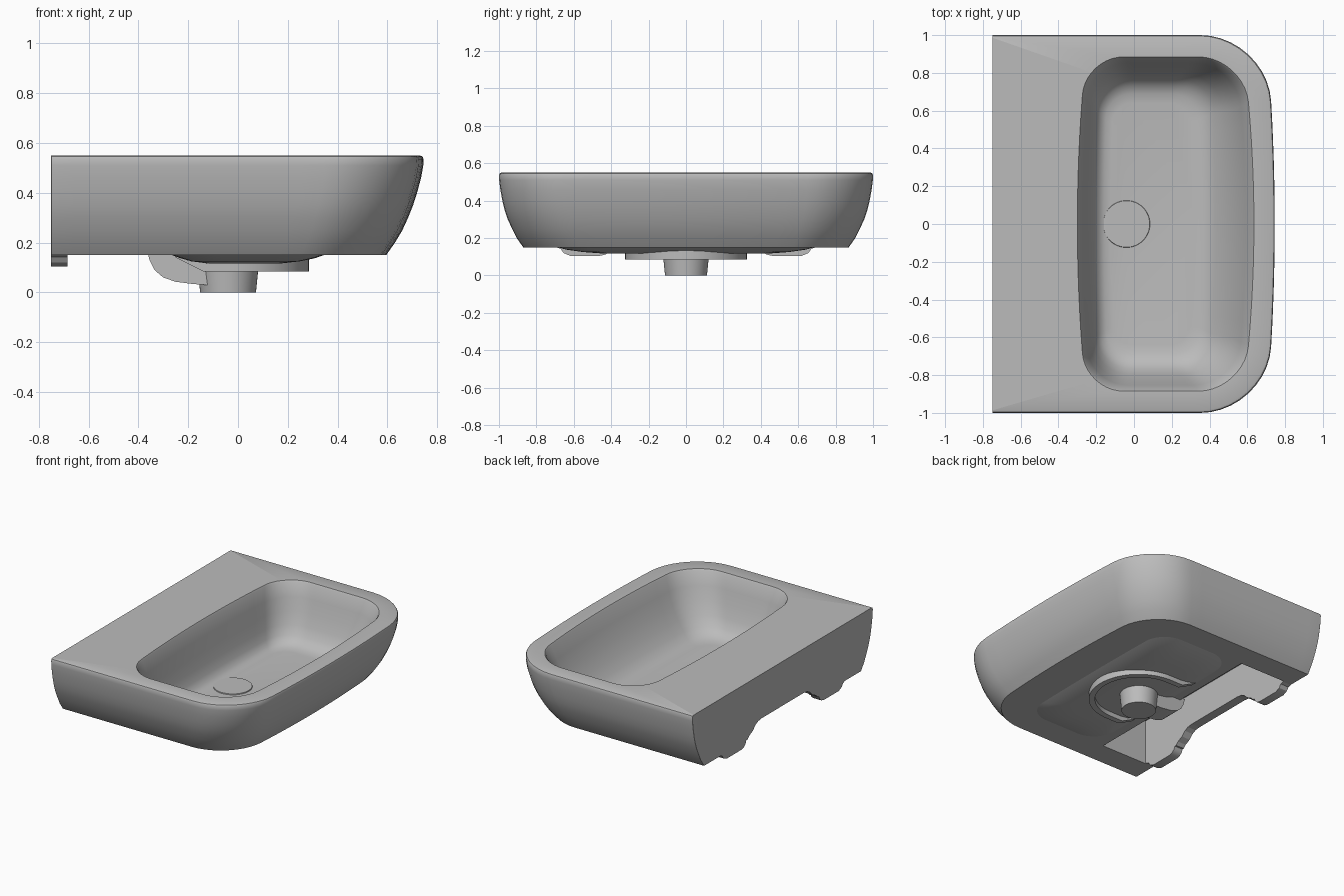
import bpy, bmesh
from math import sin, cos, pi, radians

if "Cube" in bpy.data.objects:
    bpy.data.objects.remove(bpy.data.objects["Cube"])

ceramic = bpy.data.materials.new("grey ceramic")
ceramic.use_nodes = True
COLOUR = (0.5, 0.5, 0.5, 1)
ceramic.diffuse_color = COLOUR
ceramic.node_tree.nodes["Principled BSDF"].inputs["Base Color"].default_value = COLOUR


def finish(name, bm, smooth=True):
    bmesh.ops.recalc_face_normals(bm, faces=bm.faces)
    mesh = bpy.data.meshes.new(name)
    bm.to_mesh(mesh)
    bm.free()
    obj = bpy.data.objects.new(name, mesh)
    bpy.context.collection.objects.link(obj)
    mesh.materials.append(ceramic)
    if smooth:
        bpy.ops.object.select_all(action="DESELECT")
        obj.select_set(True)
        bpy.context.view_layer.objects.active = obj
        bpy.ops.object.shade_smooth_by_angle(angle=radians(32))
    return obj


def outline(xb, xf, w, rb, rf, bulge_b, bulge_f, z):
    """Rounded rectangle, bowed at the back and front."""
    corners = [(xf - rf, w - rf, rf, 0), (xb + rb, w - rb, rb, 1),
               (xb + rb, rb - w, rb, 2), (xf - rf, rf - w, rf, 3)]
    steps, spans = 10, 12
    arcs = [[(cx + r * cos((q + i / steps) * pi / 2),
              cy + r * sin((q + i / steps) * pi / 2)) for i in range(steps + 1)]
            for cx, cy, r, q in corners]
    pts = []
    for k, arc in enumerate(arcs):
        pts += arc
        (ax, ay), (bx, by) = arc[-1], arcs[(k + 1) % 4][0]
        pts += [(ax + (bx - ax) * i / spans, ay + (by - ay) * i / spans)
                for i in range(1, spans)]
    mid, half = (xb + xf) / 2, (xf - xb) / 2
    ring = []
    for x, y in pts:
        t = (x - mid) / half
        bow = (bulge_f if t > 0 else bulge_b) * t * (1 - (y / w) ** 2)
        ring.append((x + bow, y, z))
    return ring


def loft(name, rings):
    bm = bmesh.new()
    loops = [[bm.verts.new(p) for p in ring] for ring in rings]
    n = len(loops[0])
    for a, b in zip(loops, loops[1:]):
        for i in range(n):
            j = (i + 1) % n
            bm.faces.new((a[i], a[j], b[j], b[i]))
    bm.faces.new(loops[0])
    bm.faces.new(loops[-1])
    return finish(name, bm)


def prism(name, points, direction, smooth=True):
    """Polygon pushed along a direction into a solid."""
    bm = bmesh.new()
    face = bm.faces.new([bm.verts.new(p) for p in points])
    made = bmesh.ops.extrude_face_region(bm, geom=[face])["geom"]
    verts = [v for v in made if isinstance(v, bmesh.types.BMVert)]
    bmesh.ops.translate(bm, verts=verts, vec=direction)
    bm.faces.ensure_lookup_table()
    return finish(name, bm, smooth)


def cylinder(name, x, r_low, r_high, z_low, z_high):
    bm = bmesh.new()
    bmesh.ops.create_cone(bm, cap_ends=True, segments=48, radius1=r_low,
                          radius2=r_high, depth=z_high - z_low)
    bmesh.ops.translate(bm, verts=bm.verts, vec=(x, 0, (z_low + z_high) / 2))
    return finish(name, bm)


def cut(target, cutter):
    cutter.hide_render = True
    mod = target.modifiers.new("cut", "BOOLEAN")
    mod.object, mod.operation, mod.solver = cutter, "DIFFERENCE", "EXACT"
    bpy.context.view_layer.objects.active = target
    bpy.ops.object.modifier_apply(modifier=mod.name)
    bpy.data.objects.remove(cutter)


# Body: outer wall, rolled rim, then the bowl down to its floor
outer = [(.15, .55, .87, .30), (.2, .585, .905, .31), (.25, .615, .93, .32),
         (.3, .638, .953, .33), (.35, .658, .97, .335), (.4, .674, .982, .34),
         (.46, .69, .993, .345), (.51, .699, .999, .35), (.535, .7, 1, .35),
         (.546, .696, .996, .35), (.55, .686, .987, .345)]
bowl = [(.55, -.255, .58, .885, .2, .24), (.54, -.25, .574, .878, .2, .24),
        (.45, -.235, .545, .853, .2, .23), (.36, -.222, .51, .825, .19, .22),
        (.28, -.208, .465, .795, .18, .2), (.22, -.192, .42, .765, .17, .18),
        (.185, -.172, .38, .73, .15, .16), (.168, -.145, .34, .69, .13, .14),
        (.162, -.11, .29, .64, .1, .1)]
rings = [outline(-.75, xf, w, .002, rf, 0, .045, z) for z, xf, w, rf in outer]
rings += [outline(xb, xf, w, rb, rf, .045 * z / .55, .055 * z / .55, z)
          for z, xb, xf, w, rb, rf in bowl]
basin = loft("basin_body", rings)

# Hollow behind the bowl, open underneath
cut(basin, prism("hollow_cutter", [(-.685, -.7, .1), (-.325, -.7, .1),
                                   (-.325, .7, .1), (-.685, .7, .1)], (0, 0, .37), False))

# Arched notch along the bottom of the back panel
half_arch = [(.41, .1), (.40, .14), (.37, .17), (.33, .19), (.30, .22), (.27, .235), (.23, .24)]
arch = half_arch + [(-y, z) for y, z in reversed(half_arch)]
cut(basin, prism("notch_cutter", [(-.8, y, z) for y, z in arch], (.14, 0, 0), False))

# Mounting feet under the back panel
foot = [(.70, .152), (.67, .143), (.655, .12), (.62, .105), (.46, .105),
        (.43, .112), (.41, .13), (.402, .152)]
for side, label in ((1, "left"), (-1, "right")):
    prism("mounting_foot_" + label, [(-.75, side * y, z) for y, z in foot], (.065, 0, 0))

# Underside of the bowl bulging below the body
loft("bowl_underside", [outline(xb, xf, w, r, r, .01, .01, z) for z, xb, xf, w, r in (
    (.152, -.26, .34, .69, .16), (.138, -.225, .30, .64, .15),
    (.125, -.18, .24, .55, .13), (.117, -.12, .17, .44, .1))])

# U-shaped skirt around the drain, open to the back
DRAIN = -.04


def u_path(r):
    arc = [(DRAIN + r * cos(a), r * sin(a))
           for a in (-pi / 2 + pi * i / 32 for i in range(33))]
    tail = [DRAIN - .1, -.2, -.25]
    return [(x, -r) for x in reversed(tail)] + arc + [(x, r) for x in tail]


bm = bmesh.new()
columns = []
for (ox, oy), (ix, iy) in zip(u_path(.325), u_path(.285)):
    low = .085 + max(0, -.14 - ox) * .5
    columns.append([bm.verts.new(p) for p in
                    ((ox, oy, low), (ox, oy, .153), (ix, iy, .153), (ix, iy, low))])
for a, b in zip(columns, columns[1:]):
    for i in range(4):
        j = (i + 1) % 4
        bm.faces.new((a[i], a[j], b[j], b[i]))
bm.faces.new(columns[0])
bm.faces.new(columns[-1])
finish("drain_skirt", bm)

# Drain outlet, plug and overflow channel
cylinder("drain_outlet", DRAIN, .112, .126, 0, .14)
cylinder("drain_plug", DRAIN, .125, .123, .161, .168)
channel = [(-.365, .17), (-.355, .13), (-.335, .09), (-.30, .06), (-.25, .043),
           (-.18, .034), (-.06, .026), (-.06, .13), (-.2, .14), (-.24, .17)]
prism("overflow_channel", [(x, -.08, z) for x, z in channel], (0, .16, 0))
